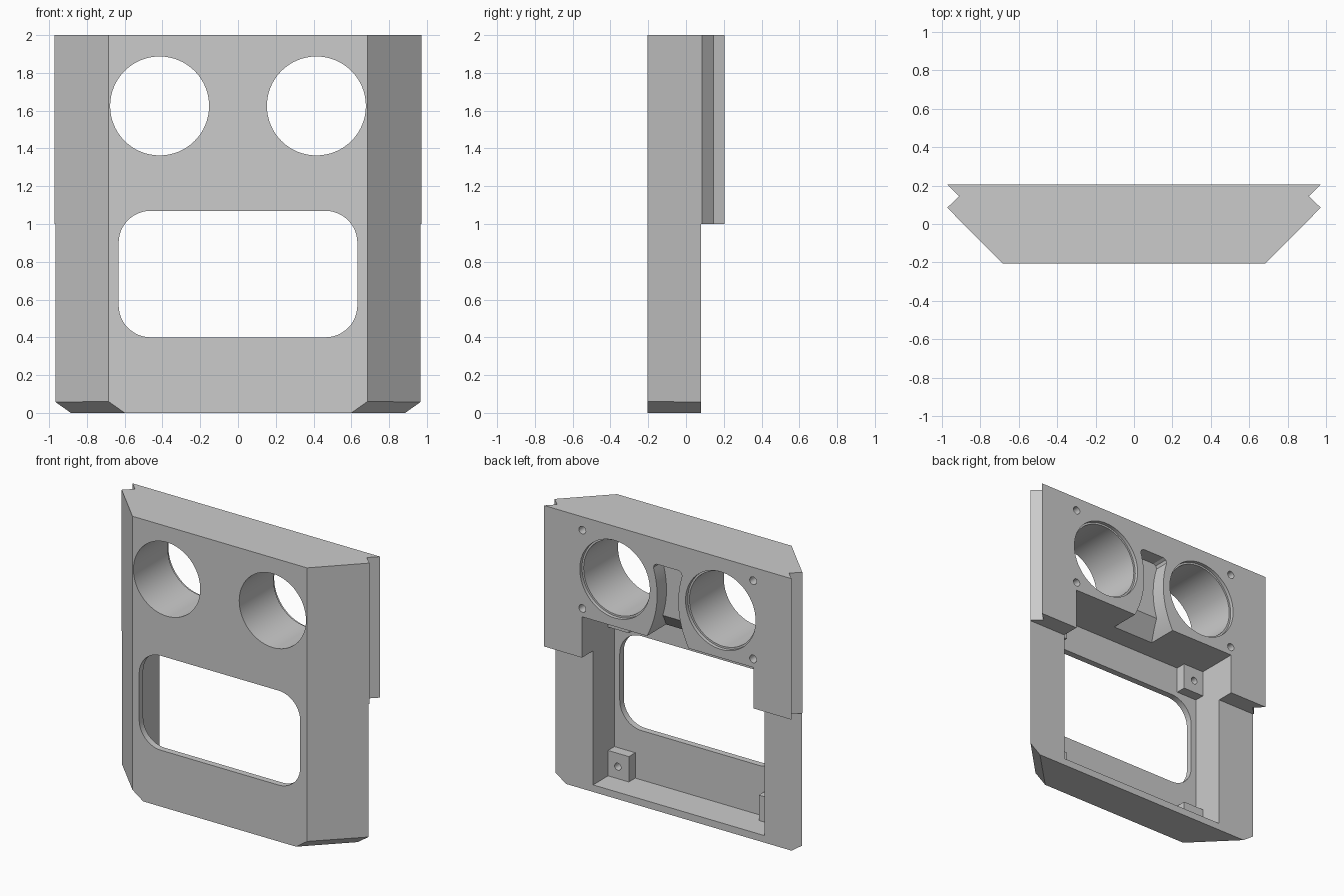
import bpy, bmesh, math
from mathutils import Vector

if "Cube" in bpy.data.objects:
    bpy.data.objects.remove(bpy.data.objects["Cube"])


def prism(name, pts, vec):
    """Solid made by sweeping a closed 3D outline along a vector."""
    bm = bmesh.new()
    face = bm.faces.new([bm.verts.new(p) for p in pts])
    new = bmesh.ops.extrude_face_region(bm, geom=[face])["geom"]
    moved = [g for g in new if isinstance(g, bmesh.types.BMVert)]
    bmesh.ops.translate(bm, verts=moved, vec=Vector(vec))
    bmesh.ops.recalc_face_normals(bm, faces=bm.faces)
    mesh = bpy.data.meshes.new(name)
    bm.to_mesh(mesh)
    bm.free()
    ob = bpy.data.objects.new(name, mesh)
    bpy.context.collection.objects.link(ob)
    return ob


def along_y(name, xz, y0, y1):
    return prism(name, [(x, y0, z) for x, z in xz], (0, y1 - y0, 0))


def box(name, x0, x1, y0, y1, z0, z1):
    return along_y(name, [(x0, z0), (x1, z0), (x1, z1), (x0, z1)], y0, y1)


def arc(cx, cz, r, a0, a1, n):
    return [(cx + r * math.cos(math.radians(a0 + (a1 - a0) * i / n)),
             cz + r * math.sin(math.radians(a0 + (a1 - a0) * i / n))) for i in range(n + 1)]


def rod(name, x, z, r, y0, y1, n=64):
    return along_y(name, arc(x, z, r, 0, 360, n)[:-1], y0, y1)


def combine(target, tool, op="DIFFERENCE"):
    mod = target.modifiers.new(op, "BOOLEAN")
    mod.operation, mod.object, mod.solver = op, tool, "EXACT"
    bpy.context.view_layer.objects.active = target
    bpy.ops.object.modifier_apply(modifier=mod.name)
    bpy.data.objects.remove(tool)


# Main plate with slanted sides and side grooves
half = [(0.685, -0.205), (0.972, 0.085), (0.91, 0.145), (0.972, 0.205)]
outline = half + [(-x, y) for x, y in reversed(half)]
body = prism("face_plate", [(x, y, 0) for x, y in outline], (0, 0, 2))

# Thinner lower half and the rear pocket
combine(body, box("lower_step", -2, 2, 0.08, 0.5, -0.5, 1.0))
combine(body, box("pocket", -0.673, 0.673, -0.16, 0.5, 0.05, 1.29))

# Rounded window
win = []
for cx, cz, a in ((0.462, 0.9, 0), (-0.462, 0.9, 90), (-0.462, 0.57, 180), (0.462, 0.57, 270)):
    win += arc(cx, cz, 0.17, a, a + 90, 12)
combine(body, along_y("window", win, -0.3, -0.1))

# Relief between the round openings: waisted outline, stepped depth
side = [(0.083 + (z - 1.6) ** 2 / 1.2, z) for z in (1.25 + 0.54 * i / 18 for i in range(19))]
side += [(0.105, 1.81), (0.085, 1.82)]
relief = along_y("relief", side + [(-x, z) for x, z in reversed(side)], -0.1, 0.4)
depth = [(0.1, 1.9), (0.1, 1.41), (-0.01, 1.29), (-0.035, 1.262), (0.35, 1.262), (0.35, 1.9)]
combine(relief, prism("relief_depth", [(-0.4, y, z) for y, z in depth], (0.8, 0, 0)), "INTERSECT")
combine(body, relief)

for s in (-1, 1):
    # Bottom corner chamfer, running parallel to the slanted side
    tri = [(0.515, -0.06), (0.77, 0.12), (0.77, -0.06)]
    combine(body, prism("chamfer", [(s * (x - 0.1), -0.305, z) for x, z in tri], (s * 0.6, 0.6, 0)))

    # Round opening with a shallow counterbore at the back
    combine(body, rod("opening", s * 0.415, 1.625, 0.262, -0.4, 0.4))
    combine(body, rod("counterbore", s * 0.415, 1.625, 0.275, 0.18, 0.4))

    # Screw holes in the back
    for z in (1.35, 1.905):
        combine(body, rod("screw_hole", s * 0.67, z, 0.027, 0.08, 0.4, 24))

    # Corner mounting blocks in the pocket
    xs = sorted((s * 0.51, s * 0.68))
    for z0, z1, hz in ((0.045, 0.23, 0.135), (1.105, 1.31, 1.195)):
        combine(body, box("mount_block", *xs, -0.17, -0.088, z0, z1), "UNION")
        combine(body, rod("mount_hole", s * 0.597, hz, 0.025, -0.15, 0.0, 24))

bpy.ops.object.select_all(action="DESELECT")
body.select_set(True)
bpy.context.view_layer.objects.active = body
bpy.ops.object.shade_smooth_by_angle(angle=math.radians(25))
